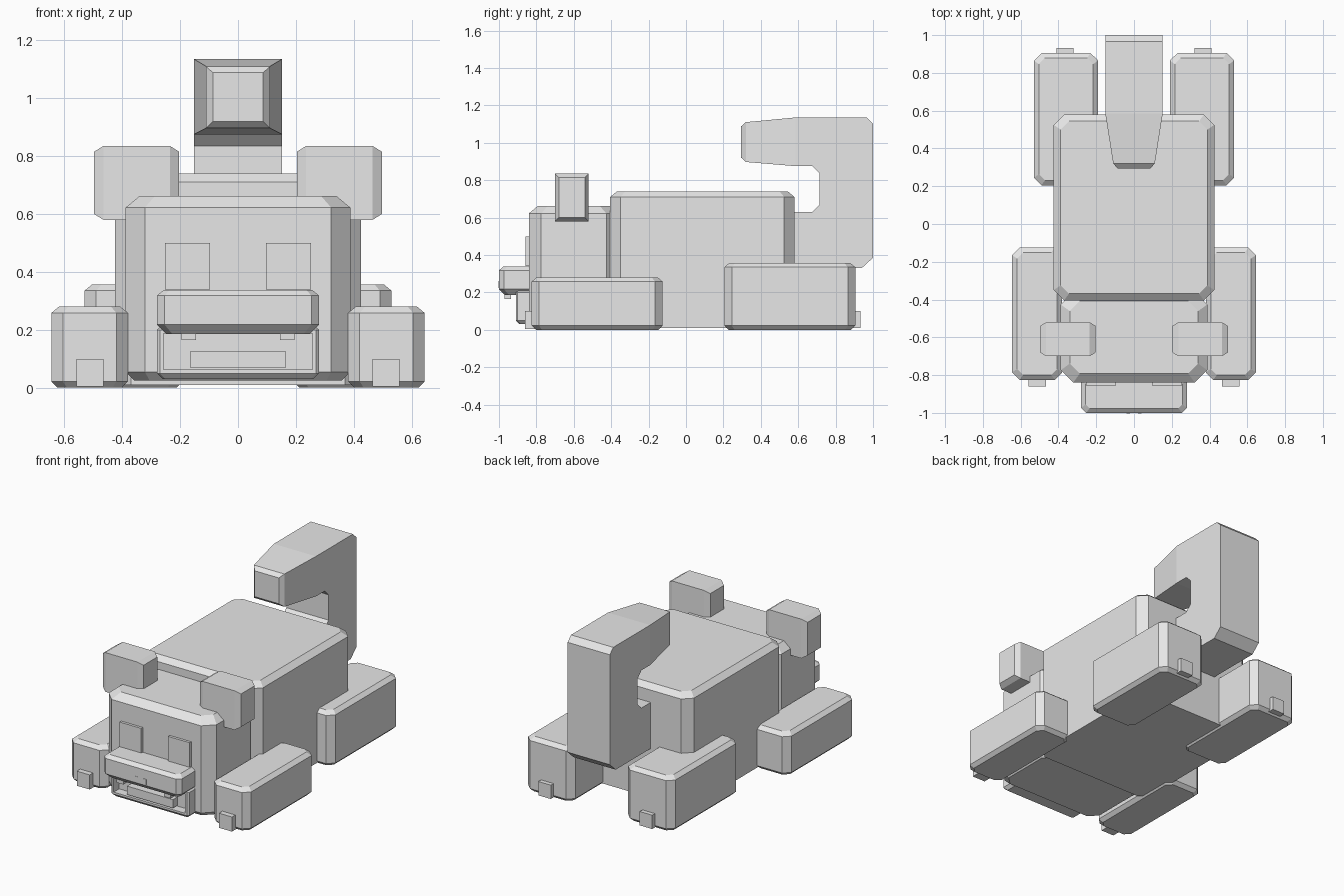
import bpy
import bmesh

cube = bpy.data.objects.get("Cube")
if cube:
    bpy.data.objects.remove(cube, do_unlink=True)

grey = bpy.data.materials.new("light_grey")
grey.use_nodes = True
grey.diffuse_color = (0.8, 0.8, 0.8, 1)
grey.node_tree.nodes["Principled BSDF"].inputs["Base Color"].default_value = (0.8, 0.8, 0.8, 1)


def finish(name, bm):
    bmesh.ops.recalc_face_normals(bm, faces=bm.faces[:])
    mesh = bpy.data.meshes.new(name)
    bm.to_mesh(mesh)
    bm.free()
    mesh.materials.append(grey)
    obj = bpy.data.objects.new(name, mesh)
    bpy.context.collection.objects.link(obj)
    return obj


def loft(bm, rings):
    """Skin closed rings of equal length and cap both ends."""
    rows = [[bm.verts.new(p) for p in ring] for ring in rings]
    for a, b in zip(rows, rows[1:]):
        for i in range(len(a)):
            j = (i + 1) % len(a)
            bm.faces.new((a[i], a[j], b[j], b[i]))
    bm.faces.new(rows[0])
    bm.faces.new(rows[-1])
    bmesh.ops.recalc_face_normals(bm, faces=bm.faces[:])


def octagon(x, y, z, inset, cut):
    x0, x1, y0, y1 = x[0] + inset, x[1] - inset, y[0] + inset, y[1] - inset
    return [(x0 + cut, y0, z), (x1 - cut, y0, z), (x1, y0 + cut, z), (x1, y1 - cut, z),
            (x1 - cut, y1, z), (x0 + cut, y1, z), (x0, y1 - cut, z), (x0, y0 + cut, z)]


def chamfered(x, y, z, cut, top, bottom):
    """Block with cut upright corners and sloped top and bottom rims."""
    bm = bmesh.new()
    rings = [octagon(x, y, z[0] + bottom, 0, cut), octagon(x, y, z[1] - top, 0, cut),
             octagon(x, y, z[1], top * 1.2, cut * 0.8)]
    if bottom:
        rings.insert(0, octagon(x, y, z[0], bottom, cut * 0.8))
    loft(bm, rings)
    return bm


def box(name, x, y, z):
    bm = bmesh.new()
    loft(bm, [[(x[0], y[0], h), (x[1], y[0], h), (x[1], y[1], h), (x[0], y[1], h)] for h in z])
    return finish(name, bm)


def side_range(side, a, b):
    return sorted((side * a, side * b))


# Body and head
finish("body", chamfered((-0.425, 0.425), (-0.405, 0.58), (0.01, 0.74), 0.055, 0.03, 0))
finish("head", chamfered((-0.388, 0.388), (-0.84, -0.36), (0.025, 0.662), 0.066, 0.04, 0.03))

# Snout over a hollow jaw
finish("snout", chamfered((-0.28, 0.28), (-1.0, -0.8), (0.185, 0.338), 0.026, 0.02, 0.033))
jaw = chamfered((-0.28, 0.28), (-0.91, -0.75), (0.03, 0.21), 0.01, 0.01, 0.02)
front = min(jaw.faces, key=lambda f: f.calc_center_median().y)
bmesh.ops.inset_individual(jaw, faces=[front], thickness=0.018)
bmesh.ops.inset_individual(jaw, faces=[front], thickness=0.001, depth=-0.055)
finish("jaw", jaw)
box("tongue", (-0.165, 0.165), (-0.905, -0.85), (0.07, 0.125))

# Curled tail: stem profile extruded across, then a tapered tip
stem = [(0.5, 0.33), (0.94, 0.33), (1.0, 0.385), (1.0, 1.1), (0.965, 1.135), (0.585, 1.135),
        (0.585, 0.875), (0.675, 0.875), (0.715, 0.835), (0.715, 0.67), (0.675, 0.63), (0.5, 0.63)]
bm = bmesh.new()
loft(bm, [[(x, y, z) for y, z in stem] for x in (-0.152, 0.152)])
finish("tail_stem", bm)
bm = bmesh.new()
tip = [(0.585, 0.152, 0.875, 1.135), (0.32, 0.11, 0.897, 1.11), (0.295, 0.087, 0.92, 1.088)]
loft(bm, [[(-w, y, a), (w, y, a), (w, y, b), (-w, y, b)] for y, w, a, b in tip])
finish("tail_tip", bm)

# Mirrored parts
for side, label in ((1, "left"), (-1, "right")):
    bm = bmesh.new()
    ear_rings = []
    for x, inset in ((0.203, 0.02), (0.235, 0), (0.465, 0), (0.497, 0.02)):
        y0, y1, z0, z1 = -0.7 + inset, -0.52 - inset, 0.58 + inset, 0.835 - inset
        ear_rings.append([(side * x, y0, z0), (side * x, y1, z0), (side * x, y1, z1), (side * x, y0, z1)])
    loft(bm, ear_rings)
    finish(label + "_ear", bm)
    finish(label + "_front_leg", chamfered(side_range(side, 0.38, 0.645), (-0.825, -0.125),
                                           (0, 0.28), 0.04, 0.022, 0.022))
    finish(label + "_rear_leg", chamfered(side_range(side, 0.19, 0.53), (0.205, 0.905),
                                          (0, 0.357), 0.04, 0.022, 0.022))
    box(label + "_front_claw", side_range(side, 0.465, 0.558), (-0.86, -0.8), (0.005, 0.1))
    box(label + "_rear_claw", side_range(side, 0.32, 0.41), (0.88, 0.933), (0.01, 0.1))
    box(label + "_eye", side_range(side, 0.097, 0.252), (-0.857, -0.83), (0.34, 0.5))
    box(label + "_tooth", side_range(side, 0.145, 0.195), (-0.97, -0.935), (0.165, 0.2))
    box(label + "_nostril", side_range(side, 0.022, 0.04), (-1.002, -0.995), (0.222, 0.26))
